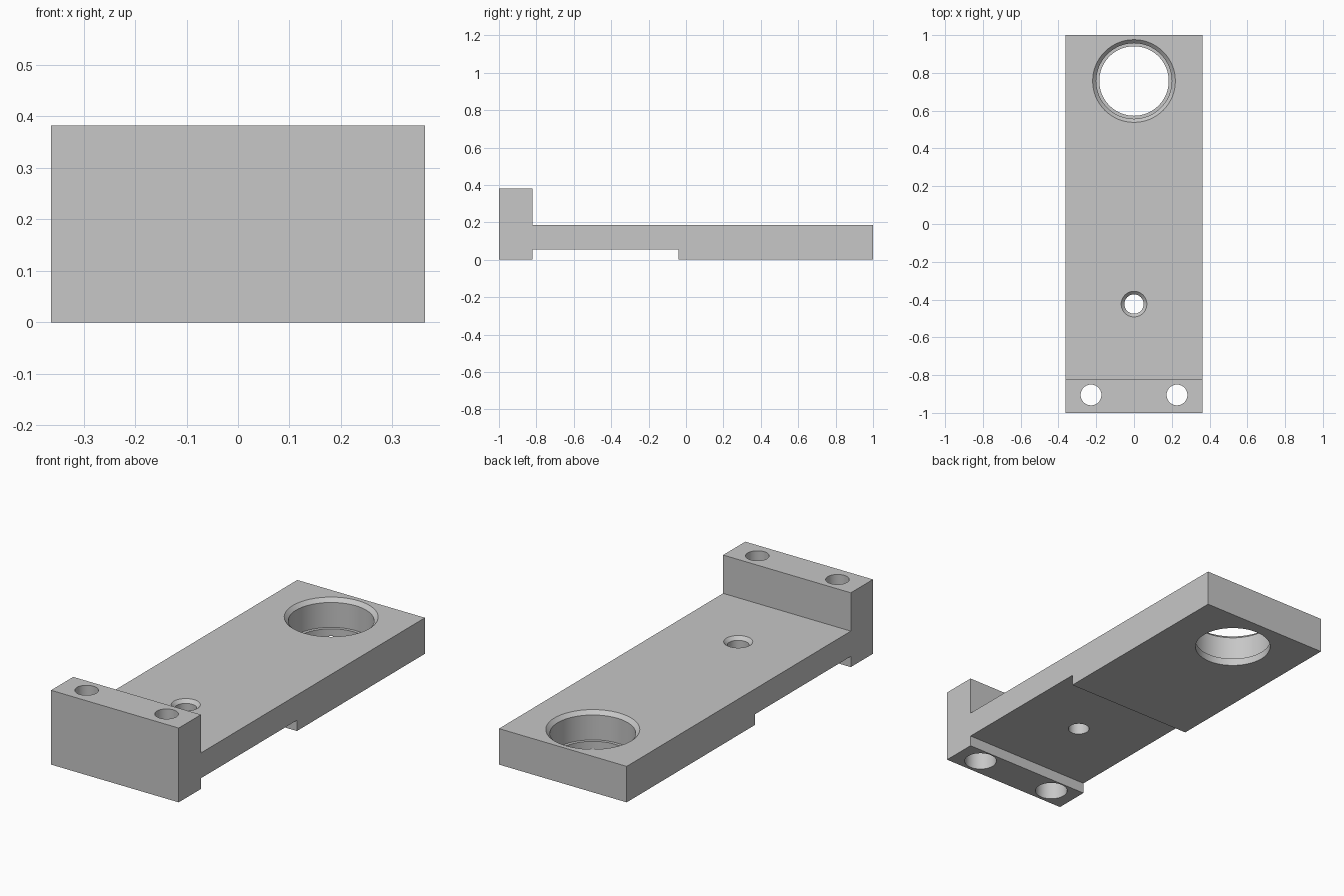
import bpy, bmesh, math
from mathutils import Vector

cube = bpy.data.objects.get("Cube")
if cube:
    bpy.data.objects.remove(cube, do_unlink=True)

HALF_WIDTH = 0.363
TOP, STEP, HEAD = 0.185, 0.055, 0.382

metal = bpy.data.materials.new("plain_grey")
metal.use_nodes = True
grey = (0.57, 0.57, 0.57, 1)
metal.diffuse_color = grey
metal.node_tree.nodes["Principled BSDF"].inputs["Base Color"].default_value = grey


def make_object(name, bm):
    bmesh.ops.recalc_face_normals(bm, faces=bm.faces)
    mesh = bpy.data.meshes.new(name)
    bm.to_mesh(mesh)
    bm.free()
    mesh.materials.append(metal)
    obj = bpy.data.objects.new(name, mesh)
    bpy.context.collection.objects.link(obj)
    return obj


def extruded_profile(name, profile, half_width):
    """Side profile in (y, z) swept across x."""
    bm = bmesh.new()
    face = bm.faces.new([bm.verts.new((-half_width, y, z)) for y, z in profile])
    swept = bmesh.ops.extrude_face_region(bm, geom=[face])
    verts = [g for g in swept["geom"] if isinstance(g, bmesh.types.BMVert)]
    bmesh.ops.translate(bm, verts=verts, vec=(2 * half_width, 0, 0))
    return make_object(name, bm)


def turned_cutter(name, x, y, profile, sides=48):
    """Stepped round cutter from (radius, z) pairs, bottom to top."""
    bm = bmesh.new()
    rings = []
    for r, z in profile:
        angles = [2 * math.pi * i / sides for i in range(sides)]
        rings.append([bm.verts.new((x + r * math.cos(a), y + r * math.sin(a), z))
                      for a in angles])
    for low, high in zip(rings, rings[1:]):
        for i in range(sides):
            j = (i + 1) % sides
            bm.faces.new((low[i], low[j], high[j], high[i]))
    bm.faces.new(rings[0])
    bm.faces.new(rings[-1])
    return make_object(name, bm)


def drill(body, cutter):
    mod = body.modifiers.new(cutter.name, "BOOLEAN")
    mod.operation, mod.solver, mod.object = "DIFFERENCE", "EXACT", cutter
    bpy.context.view_layer.objects.active = body
    bpy.ops.object.modifier_apply(modifier=mod.name)
    bpy.data.objects.remove(cutter, do_unlink=True)


# Plate with raised end block and relieved underside
plate = extruded_profile("bracket_plate", [
    (-1, 0), (-0.82, 0), (-0.82, STEP), (-0.04, STEP), (-0.04, 0),
    (1, 0), (1, TOP), (-0.82, TOP), (-0.82, HEAD), (-1, HEAD)], HALF_WIDTH)

# Large bearing bore: lip at the bottom, chamfer at the top
drill(plate, turned_cutter("bearing_bore", 0, 0.757, [
    (0.184, -0.1), (0.184, 0.038), (0.2, 0.038), (0.2, TOP - 0.019),
    (0.219, TOP), (0.219, TOP + 0.1)], 64))

# Small chamfered hole
drill(plate, turned_cutter("small_hole", 0, -0.424, [
    (0.051, -0.1), (0.051, TOP - 0.017), (0.068, TOP), (0.068, TOP + 0.1)]))

# Pair of bolt holes, counterbored from below
for side in (-1, 1):
    drill(plate, turned_cutter("bolt_hole", side * 0.2275, -0.905, [
        (0.078, -0.1), (0.078, 0.2), (0.055, 0.2), (0.055, HEAD + 0.1)]))

# Smooth round walls, crisp edges
bpy.ops.object.select_all(action="DESELECT")
plate.select_set(True)
bpy.context.view_layer.objects.active = plate
bpy.ops.object.shade_smooth_by_angle(angle=math.radians(30))
